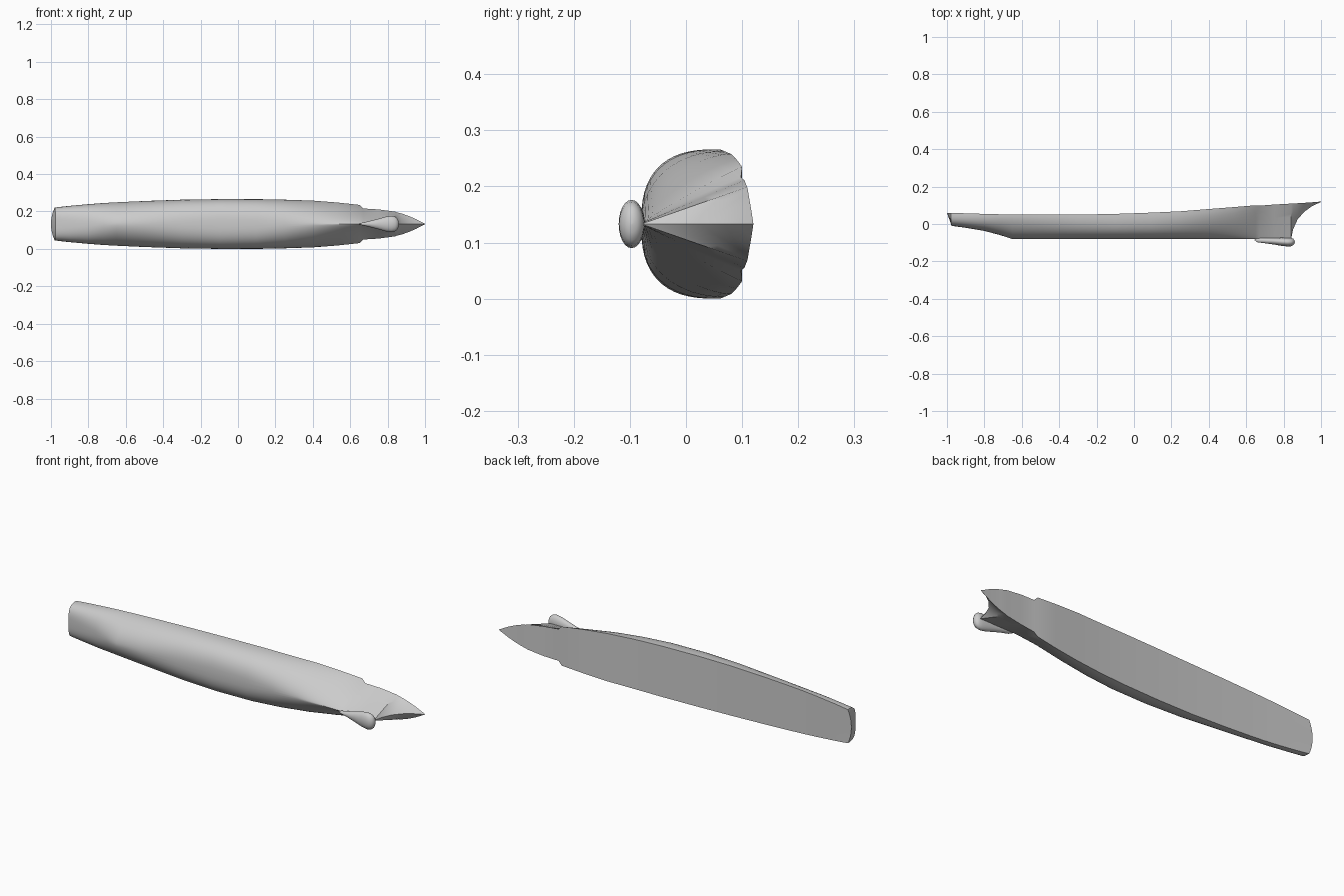
import bpy, bmesh, math

cube = bpy.data.objects.get("Cube")
if cube:
    bpy.data.objects.remove(cube, do_unlink=True)

CENTRE = 0.133   # height of the hull's plane of symmetry; the ship lies on its side

grey = bpy.data.materials.new("hull_grey")
grey.use_nodes = True
grey.diffuse_color = (0.6, 0.6, 0.6, 1)
grey.node_tree.nodes["Principled BSDF"].inputs["Base Color"].default_value = (0.6, 0.6, 0.6, 1)


def finish(bm, name, angle):
    """Clean the mesh, link it as a named object and smooth it."""
    bmesh.ops.remove_doubles(bm, verts=bm.verts, dist=0.00005)
    bmesh.ops.recalc_face_normals(bm, faces=bm.faces)
    mesh = bpy.data.meshes.new(name)
    bm.to_mesh(mesh)
    bm.free()
    mesh.materials.append(grey)
    obj = bpy.data.objects.new(name, mesh)
    bpy.context.scene.collection.objects.link(obj)
    bpy.ops.object.select_all(action='DESELECT')
    obj.select_set(True)
    bpy.context.view_layer.objects.active = obj
    bpy.ops.object.shade_smooth_by_angle(angle=math.radians(angle))
    return obj


def skin(bm, rows):
    """Join neighbouring rows of vertices with quads."""
    for a, b in zip(rows, rows[1:]):
        for i in range(len(a) - 1):
            bm.faces.new((a[i], a[i + 1], b[i + 1], b[i]))


# Hull stations: x, keel y, deck y, half beam, section fullness
STATIONS = [
    (-0.975, -0.01, 0.06, 0.088, 3.2),
    (-0.9, -0.02, 0.057, 0.097, 2.7),
    (-0.8, -0.037, 0.054, 0.106, 2.3),
    (-0.72, -0.058, 0.052, 0.112, 1.9),
    (-0.65, -0.08, 0.051, 0.116, 1.7),
    (-0.5, -0.08, 0.05, 0.123, 1.9),
    (-0.3, -0.08, 0.05, 0.13, 2.3),
    (-0.1, -0.08, 0.054, 0.133, 2.6),
    (0.1, -0.08, 0.061, 0.133, 2.5),
    (0.25, -0.08, 0.068, 0.13, 2.1),
    (0.4, -0.08, 0.08, 0.125, 1.65),
    (0.53, -0.08, 0.09, 0.115, 1.3),
    (0.65, -0.08, 0.1, 0.102, 1.07),
    (0.67, -0.08, 0.098, 0.083, 1.05),
    (0.75, -0.083, 0.104, 0.078, 1),
    (0.84, -0.08, 0.109, 0.066, 1),
    (0.85, -0.03, 0.11, 0.062, 1),
    (0.875, 0.025, 0.111, 0.056, 1),
    (0.91, 0.065, 0.113, 0.044, 1),
    (0.95, 0.094, 0.116, 0.027, 1),
    (1.0, 0.118, 0.12, 0.001, 1),
]
HALF = 16   # segments on each side of the keel

# Hull with deck and raked, bowed transom
bm = bmesh.new()
shell, deck = [], []
for n, (x, keel, top, beam, full) in enumerate(STATIONS):
    low, high = [], []
    for i in range(-HALF, HALF + 1):
        drop = math.cos(abs(i) / HALF * math.pi / 2)
        z = beam * max(0, 1 - drop ** full) ** (1 / full)
        z = math.copysign(z, i)
        y = top - (top - keel) * drop
        bow_out = 0.025 * (1 - 0.8 * (z / beam) ** 2) if n == 0 else 0
        low.append(bm.verts.new((x - bow_out * (1 - drop), y, CENTRE + z)))
        high.append(bm.verts.new((x - bow_out, top, CENTRE + z)))
    shell.append(low)
    deck.append(high)
skin(bm, shell)
skin(bm, deck)
skin(bm, [shell[0], deck[0]])
skin(bm, [shell[-1], deck[-1]])
bmesh.ops.dissolve_degenerate(bm, dist=0.00005, edges=bm.edges)
finish(bm, "hull", 35)

# Bulb under the bow: x, middle y, half height, half width
BULB = [
    (0.645, -0.085, 0.002, 0.001),
    (0.66, -0.087, 0.011, 0.006),
    (0.7, -0.089, 0.014, 0.015),
    (0.75, -0.092, 0.018, 0.028),
    (0.79, -0.095, 0.022, 0.039),
    (0.82, -0.097, 0.023, 0.043),
    (0.84, -0.097, 0.022, 0.039),
    (0.852, -0.096, 0.017, 0.029),
    (0.858, -0.096, 0.009, 0.015),
    (0.86, -0.096, 0.001, 0.001),
]
SIDES = 24
bm = bmesh.new()
rings = []
for x, mid, tall, wide in BULB:
    turns = [2 * math.pi * (s % SIDES) / SIDES for s in range(SIDES + 1)]
    rings.append([bm.verts.new((x, mid + tall * math.cos(t), CENTRE + wide * math.sin(t)))
                  for t in turns])
skin(bm, rings)
for ring in (rings[0], rings[-1]):
    bm.faces.new(ring[:-1])
finish(bm, "bow_bulb", 60)

# Thin skeg along the keel near the stern
bm = bmesh.new()
bmesh.ops.create_cube(bm, size=1)
for v in bm.verts:
    end = v.co.x > 0
    v.co = (-0.56 if end else -0.7, -0.079 if v.co.y < 0 and end else
            -0.064 if v.co.y < 0 else -0.04, CENTRE + 0.006 * v.co.z)
finish(bm, "skeg", 30)
